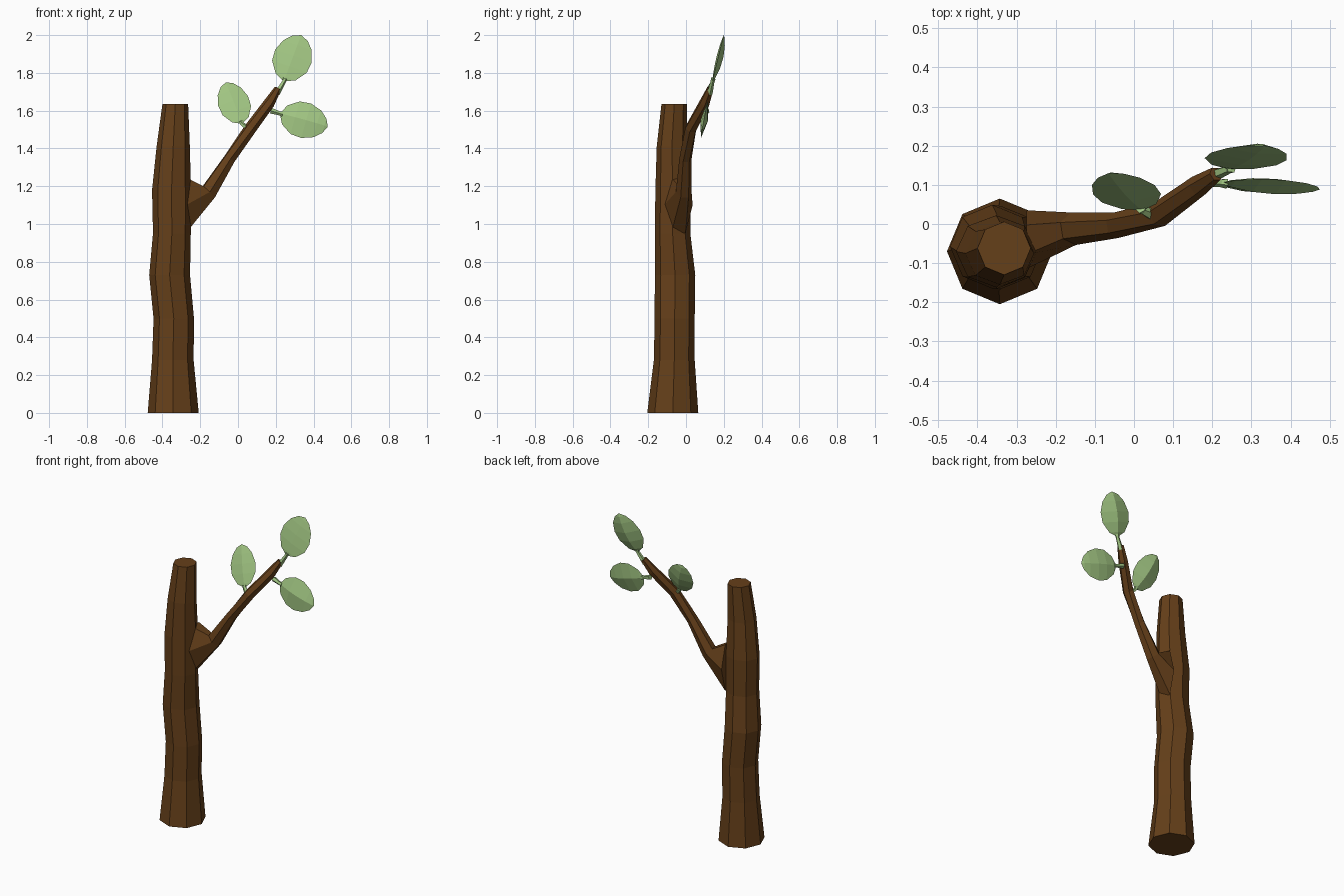
import bpy, math
from mathutils import Vector

if "Cube" in bpy.data.objects:
    bpy.data.objects.remove(bpy.data.objects["Cube"])


def material(name, rgb):
    m = bpy.data.materials.new(name)
    m.diffuse_color = (*rgb, 1)
    m.use_nodes = True
    m.node_tree.nodes["Principled BSDF"].inputs["Base Color"].default_value = m.diffuse_color
    return m


BARK = material("bark", (0.13, 0.05, 0.01))
GREEN = material("leaf_green", (0.35, 0.55, 0.22))


def add_mesh(name, verts, faces, mat):
    me = bpy.data.meshes.new(name)
    me.from_pydata(verts, [], faces)
    me.materials.append(mat)
    ob = bpy.data.objects.new(name, me)
    bpy.context.collection.objects.link(ob)
    return ob


def tube(name, rings, sides, mat, upright=False):
    """Capped faceted tube; each ring is (x, y, z, radius_side, radius_up)."""
    pts = [Vector(r[:3]) for r in rings]
    verts, faces = [], []
    for i, r in enumerate(rings):
        if upright:
            u, v = Vector((1, 0, 0)), Vector((0, 1, 0))
        else:
            t = (pts[min(i + 1, len(pts) - 1)] - pts[max(i - 1, 0)]).normalized()
            if i == 0 and r[4] > 0.1:
                t = Vector((1, 0, 0))
            u = t.cross(Vector((0, 0, 1))).normalized()
            v = u.cross(t)
            u, v = u, v
        for k in range(sides):
            a = 2 * math.pi * k / sides
            # u x v must point along the tube so that faces look outwards
            d = u * math.cos(a) * r[3] + v * math.sin(a) * r[4] * (1 if upright else -1)
            verts.append(pts[i] + d)
    for i in range(len(rings) - 1):
        for k in range(sides):
            a, b = i * sides + k, i * sides + (k + 1) % sides
            faces.append((a, b, b + sides, a + sides))
    faces.append(tuple(reversed(range(sides))))
    last = (len(rings) - 1) * sides
    faces.append(tuple(range(last, last + sides)))
    return add_mesh(name, verts, faces, mat)


# Outline of a leaf: fraction along its length, fraction of half width
OUTLINE = [(0.10, 0.55), (0.32, 0.95), (0.55, 1.0), (0.78, 0.78), (0.93, 0.42)]


def leaf(name, start, base, tip, half_width, normal, front, back):
    base, tip = Vector(base), Vector(tip)
    axis = tip - base
    n = Vector(normal)
    n = (n - axis.normalized() * n.dot(axis.normalized())).normalized()
    side = axis.normalized().cross(n)
    verts, faces = [base, tip], []
    for t, w in OUTLINE:
        mid, h = base + axis * t, math.sin(math.pi * t) ** 0.7
        verts += [mid - side * w * half_width, mid + n * front * h,
                  mid + side * w * half_width, mid - n * back * h]
    count = len(OUTLINE)
    for k in range(4):
        j = (k + 1) % 4
        faces.append((0, 2 + j, 2 + k))
        for i in range(count - 1):
            a, b = 2 + 4 * i + k, 2 + 4 * i + j
            faces.append((a, b, b + 4, a + 4))
        faces.append((2 + 4 * (count - 1) + k, 2 + 4 * (count - 1) + j, 1))
    ob = add_mesh(name, verts, faces, GREEN)
    # make the face directions consistent
    import bmesh
    bm = bmesh.new()
    bm.from_mesh(ob.data)
    bmesh.ops.recalc_face_normals(bm, faces=bm.faces)
    bm.to_mesh(ob.data)
    bm.free()
    end = base + axis * 0.06
    tube(name + "_stalk", [(*start, 0.016, 0.016), (*base, 0.011, 0.011),
                           (*end, 0.014, 0.014)], 5, GREEN)


# Trunk
tube("trunk", [
    (-0.343, -0.070, 0.00, 0.135, 0.135),
    (-0.345, -0.062, 0.28, 0.110, 0.108),
    (-0.340, -0.060, 0.50, 0.107, 0.106),
    (-0.362, -0.058, 0.73, 0.108, 0.107),
    (-0.350, -0.071, 0.95, 0.100, 0.094),
    (-0.352, -0.070, 1.18, 0.103, 0.092),
    (-0.343, -0.075, 1.41, 0.088, 0.080),
    (-0.332, -0.062, 1.635, 0.068, 0.068)], 8, BARK, upright=True)

# Branch with its flared collar
tube("branch", [
    (-0.275, -0.040, 1.100, 0.075, 0.170),
    (-0.155, -0.012, 1.170, 0.042, 0.048),
    (-0.045, -0.003, 1.345, 0.033, 0.033),
    (0.065, 0.025, 1.505, 0.033, 0.033),
    (0.165, 0.098, 1.640, 0.028, 0.030),
    (0.210, 0.128, 1.715, 0.019, 0.019)], 6, BARK)

# Leaves
leaf("top_leaf", (0.205, 0.125, 1.69), (0.243, 0.140, 1.755), (0.335, 0.200, 2.00),
     0.103, (0, -1, 0.28), 0.010, 0.026)
leaf("left_leaf", (0.05, 0.022, 1.505), (0.022, 0.035, 1.53), (-0.065, 0.130, 1.75),
     0.084, (0, -1, 0.45), 0.010, 0.026)
leaf("right_leaf", (0.175, 0.110, 1.60), (0.222, 0.105, 1.585), (0.475, 0.088, 1.515),
     0.096, (0, -1, 0.18), 0.020, 0.020)
